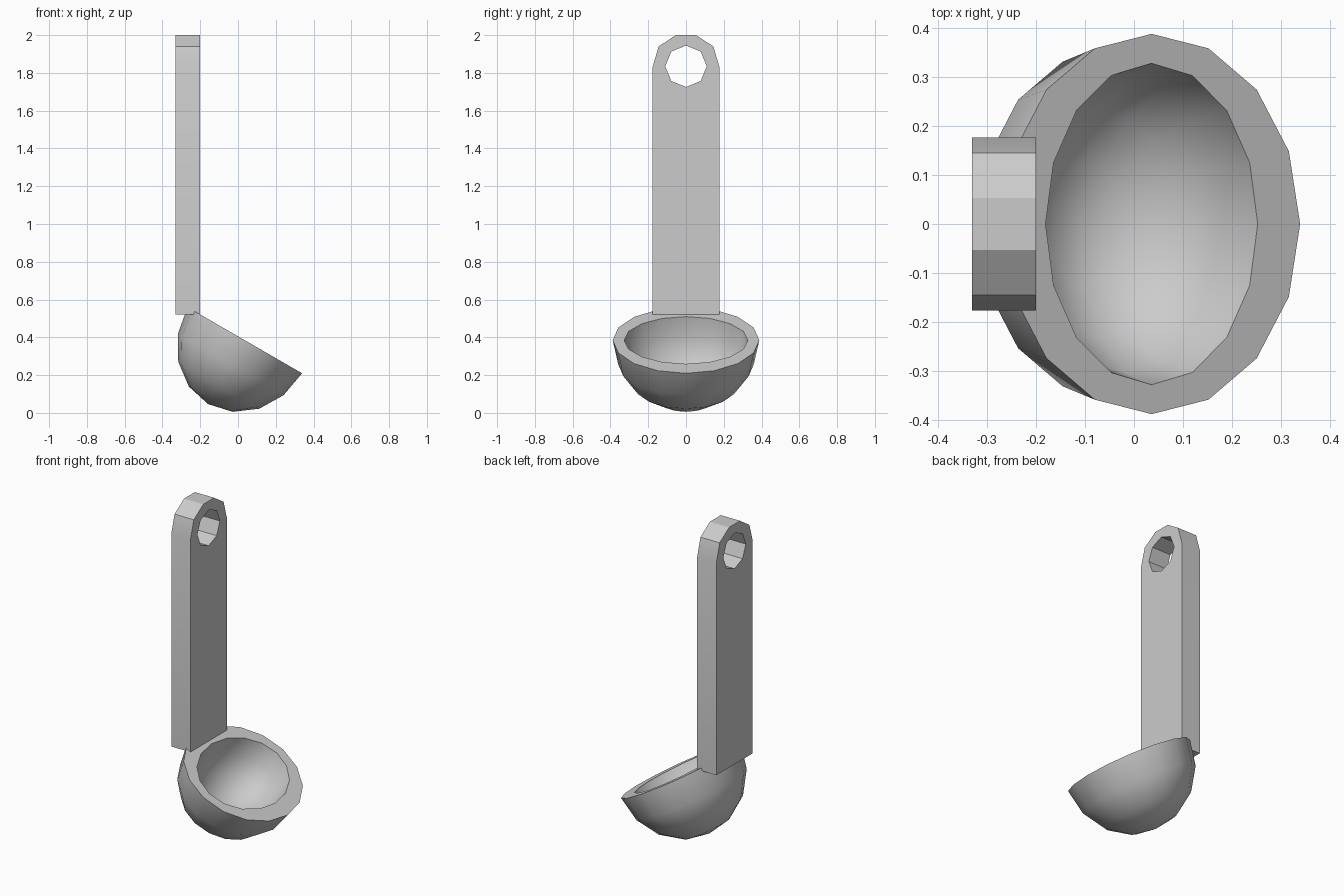
import bpy, bmesh
from math import sin, cos, radians, pi
from mathutils import Matrix

cube = bpy.data.objects.get("Cube")
if cube:
    bpy.data.objects.remove(cube)

grey = bpy.data.materials.new("light grey")
grey.use_nodes = True
colour = (0.6, 0.6, 0.6, 1)
grey.diffuse_color = colour
grey.node_tree.nodes["Principled BSDF"].inputs["Base Color"].default_value = colour

SEGMENTS = 16
RIM_HEIGHT = 0.04


def finish(obj, angle):
    bpy.ops.object.select_all(action="DESELECT")
    obj.select_set(True)
    bpy.context.view_layer.objects.active = obj
    if obj.type == "CURVE":
        bpy.ops.object.convert(target="MESH")
        obj = bpy.context.object
    obj.data.materials.clear()
    obj.data.materials.append(grey)
    bpy.ops.object.shade_smooth_by_angle(angle=radians(angle))


# Bowl: oval rings down the outside and up the inside, sharing one flat rim
def ring(bm, rx, ry, z):
    turns = [2 * pi * i / SEGMENTS for i in range(SEGMENTS)]
    return [bm.verts.new((rx * cos(t), ry * sin(t), z)) for t in turns]


def bridge(bm, a, b):
    for i in range(SEGMENTS):
        j = (i + 1) % SEGMENTS
        bm.faces.new((a[i], a[j], b[j], b[i]))


def shell(bm, rx, ry, depth, top):
    """Half ellipsoid from the rim down to a single pole."""
    rings = []
    for a in (0, 22.5, 45, 67.5):
        c, s = cos(radians(a)), sin(radians(a))
        rings.append(ring(bm, rx * c, ry * c, top - depth * s))
    for a, b in zip(rings, rings[1:]):
        bridge(bm, a, b)
    pole = bm.verts.new((0, 0, top - depth))
    last = rings[-1]
    for i in range(SEGMENTS):
        bm.faces.new((last[i], last[(i + 1) % SEGMENTS], pole))
    return rings[0]


bm = bmesh.new()
outer = shell(bm, 0.35, 0.388, 0.39, RIM_HEIGHT)
inner = shell(bm, 0.25, 0.328, 0.29, RIM_HEIGHT)
bridge(bm, outer, inner)
bmesh.ops.recalc_face_normals(bm, faces=bm.faces[:])
mesh = bpy.data.meshes.new("bowl")
bm.to_mesh(mesh)
bm.free()
bowl = bpy.data.objects.new("bowl", mesh)
bpy.context.collection.objects.link(bowl)
bowl.matrix_world = Matrix.Translation((0.016, 0, 0.35)) @ Matrix.Rotation(radians(30), 4, "Y")
finish(bowl, 30)

# Handle: rounded-top bar with an octagonal hanging hole
half = [(0.177, 0.52), (0.177, 1.83), (0.145, 1.94), (0.053, 2.0)]
outline = half + [(-y, z) for y, z in reversed(half)]
hole = [(0.11 * sin(i * pi / 4), 1.835 + 0.11 * cos(i * pi / 4)) for i in range(8)]

curve = bpy.data.curves.new("handle", "CURVE")
curve.dimensions = "2D"
curve.fill_mode = "BOTH"
curve.extrude = 0.0655
for points in (outline, hole):
    spline = curve.splines.new("POLY")
    spline.points.add(len(points) - 1)
    for p, (y, z) in zip(spline.points, points):
        p.co = (y, z, 0, 1)
    spline.use_cyclic_u = True
handle = bpy.data.objects.new("handle", curve)
handle.rotation_euler = (pi / 2, 0, pi / 2)
handle.location.x = -0.2655
bpy.context.collection.objects.link(handle)
finish(handle, 20)
